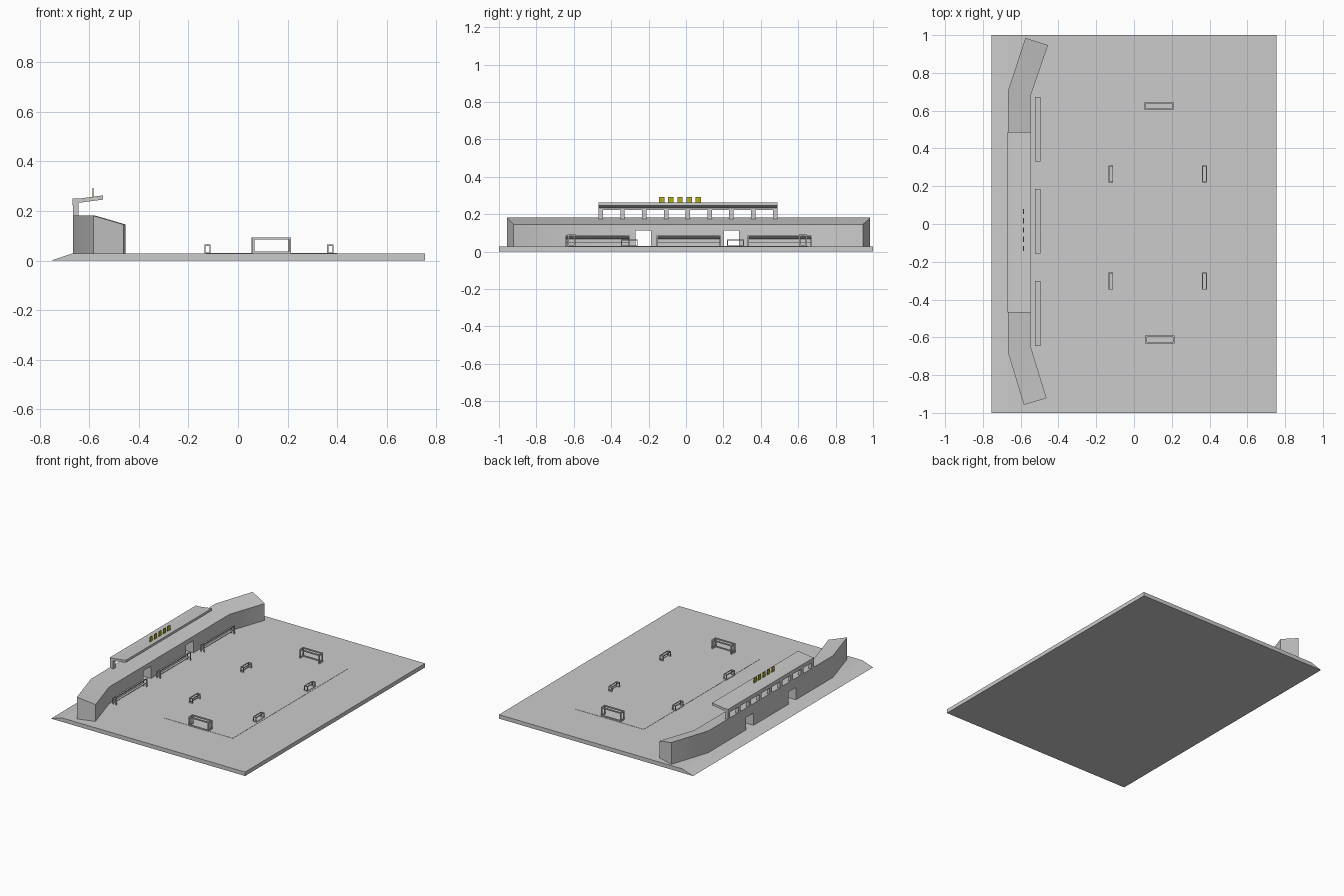
import bpy, bmesh, math
from mathutils import Vector

if "Cube" in bpy.data.objects:
    bpy.data.objects.remove(bpy.data.objects["Cube"])

G = 0.028  # ground surface height


def finish(name, bm, color=None):
    bmesh.ops.recalc_face_normals(bm, faces=bm.faces)
    me = bpy.data.meshes.new(name)
    bm.to_mesh(me)
    bm.free()
    ob = bpy.data.objects.new(name, me)
    bpy.context.collection.objects.link(ob)
    if color:
        mat = bpy.data.materials.new(name + "_paint")
        mat.diffuse_color = color
        mat.use_nodes = True
        mat.node_tree.nodes["Principled BSDF"].inputs["Base Color"].default_value = mat.diffuse_color
        me.materials.append(mat)
    return ob


def add_box(bm, x0, x1, y0, y1, z0, z1):
    vs = bmesh.ops.create_cube(bm, size=1)["verts"]
    for v in vs:
        v.co = Vector(((x0 + x1) / 2 + v.co.x * (x1 - x0),
                       (y0 + y1) / 2 + v.co.y * (y1 - y0),
                       (z0 + z1) / 2 + v.co.z * (z1 - z0)))
    return vs


def loft(bm, sections):
    # closed rings joined in sequence, capped at both ends
    rings = [[bm.verts.new(p) for p in s] for s in sections]
    n = len(rings[0])
    for a, b in zip(rings, rings[1:]):
        for i in range(n):
            bm.faces.new((a[i], a[(i + 1) % n], b[(i + 1) % n], b[i]))
    bm.faces.new(rings[0])
    bm.faces.new(rings[-1])


def extrude_y(bm, profile, y0, y1):
    loft(bm, [[(x, y, z) for x, z in profile] for y in (y0, y1)])


# Ground slab with one ramped edge
bm = bmesh.new()
extrude_y(bm, [(-0.755, 0), (0.755, 0), (0.755, G), (-0.67, G)], -1, 1)
finish("ground", bm)

# Very thin raised playing field
bm = bmesh.new()
add_box(bm, -0.13, 0.40, -0.63, 0.655, G - 0.005, G + 0.0015)
finish("playing_field", bm)

# Grandstand with angled wings: (outer x, outer y, inner x, inner y)
stations = [(-0.583, -0.958, -0.463, -0.922), (-0.667, -0.68, -0.545, -0.655),
            (-0.667, 0.705, -0.545, 0.685), (-0.575, 0.985, -0.455, 0.947)]
bm = bmesh.new()
loft(bm, [[(ox, oy, G - 0.004), (ix, iy, G - 0.004), (ix, iy, 0.146), (ox, oy, 0.181)]
          for ox, oy, ix, iy in stations])
stand = finish("grandstand", bm)

# Passages through the grandstand
bm = bmesh.new()
for yc in (-0.228, 0.243):
    add_box(bm, -0.72, -0.5, yc - 0.041, yc + 0.041, -0.02, 0.114)
cutter = finish("passage_cutter", bm)
cutter.hide_render = True
cutter.hide_viewport = True
cut = stand.modifiers.new("passages", 'BOOLEAN')
cut.operation = 'DIFFERENCE'
cut.solver = 'EXACT'
cut.object = cutter

# Cantilevered roof with rear beam
bm = bmesh.new()
extrude_y(bm, [(-0.669, 0.222), (-0.644, 0.222), (-0.644, 0.233), (-0.545, 0.246),
               (-0.545, 0.263), (-0.64, 0.250), (-0.669, 0.250)], -0.468, 0.488)
finish("canopy_roof", bm)

# Row of roof posts
bm = bmesh.new()
for i in range(9):
    y = -0.456 + i * 0.1165
    add_box(bm, -0.667, -0.644, y - 0.012, y + 0.012, 0.165, 0.225)
finish("roof_posts", bm)

# Blank coloured plaques along the roof
bm = bmesh.new()
for i in range(5):
    y = -0.13 + i * 0.049
    add_box(bm, -0.587, -0.583, y - 0.014, y + 0.014, 0.252, 0.292)
finish("roof_plaques", bm, (0.45, 0.4, 0.02, 1))

# Team shelters: sloping cover, seat plank and end posts
for k, (y0, y1) in enumerate([(-0.645, -0.302), (-0.157, 0.185), (0.33, 0.672)]):
    bm = bmesh.new()
    extrude_y(bm, [(-0.524, 0.066), (-0.494, 0.082), (-0.494, 0.087), (-0.524, 0.072)], y0, y1)
    add_box(bm, -0.522, -0.506, y0, y1, 0.045, 0.049)
    for y in (y0, y1 - 0.006):
        add_box(bm, -0.524, -0.518, y, y + 0.006, G, 0.07)
        add_box(bm, -0.500, -0.494, y, y + 0.006, G, 0.082)
    finish(f"team_shelter_{k + 1}", bm)


def goal(name, loc, angle, width, depth, height, t):
    # built opening towards local -y
    w, d = width / 2, depth / 2
    bm = bmesh.new()
    for x in (-w, w - t):
        for y in (-d, d - t):
            add_box(bm, x, x + t, y, y + t, 0, height)
        for z in (0, height - t):
            add_box(bm, x, x + t, -d + t, d - t, z, z + t)
    add_box(bm, -w + t, w - t, -d, -d + t, height - t, height)
    for z in (0, height - t):
        add_box(bm, -w + t, w - t, d - t, d, z, z + t)
    ob = finish(name, bm)
    ob.location = (*loc, G)
    ob.rotation_euler.z = angle


# Large goals at the field ends, small goals along the sides
goal("large_goal_back", (0.132, 0.625), 0, 0.155, 0.042, 0.064, 0.008)
goal("large_goal_front", (0.137, -0.612), math.pi, 0.155, 0.042, 0.064, 0.008)
for side, x, angle in (("left", -0.123, math.pi / 2), ("right", 0.373, -math.pi / 2)):
    for row, y in (("front", -0.303), ("back", 0.265)):
        goal(f"small_goal_{side}_{row}", (x, y), angle, 0.09, 0.026, 0.036, 0.005)

# Soft shading across the grandstand bends
bpy.ops.object.select_all(action='DESELECT')
stand.select_set(True)
bpy.context.view_layer.objects.active = stand
bpy.ops.object.shade_smooth_by_angle(angle=math.radians(30))
